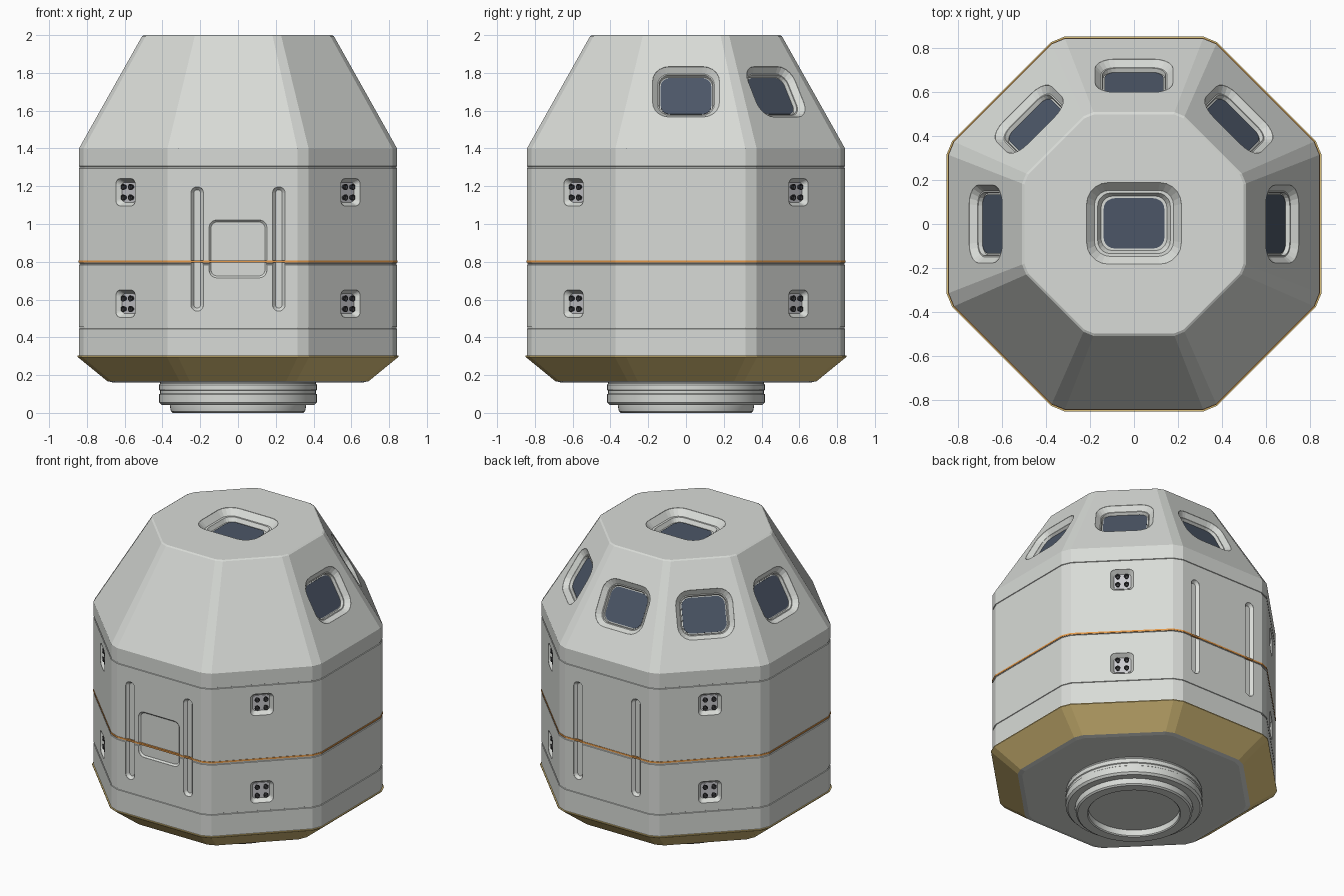
import bpy, bmesh
from math import sin, cos, pi, radians, degrees, atan2
from mathutils import Vector, Matrix

cube = bpy.data.objects.get("Cube")
if cube:
    bpy.data.objects.remove(cube, do_unlink=True)


def material(name, r, g, b):
    m = bpy.data.materials.new(name)
    m.use_nodes = True
    m.diffuse_color = (r, g, b, 1)
    m.node_tree.nodes["Principled BSDF"].inputs["Base Color"].default_value = (r, g, b, 1)
    return m


HULL = material("hull_grey", 0.69, 0.71, 0.68)
GOLD = material("gold_foil", 0.72, 0.54, 0.20)
ORANGE = material("orange_trim", 0.80, 0.33, 0.07)
GLASS = material("window_glass", 0.072, 0.094, 0.135)
METAL = material("plate_metal", 0.58, 0.58, 0.61)
DARK = material("nozzle_dark", 0.05, 0.05, 0.055)


def loft(bm, rings, closed=False):
    """Skin a stack of rings; cap the ends unless the stack closes on itself."""
    vs = [[bm.verts.new(p) for p in ring] for ring in rings]
    n = len(vs[0])
    pairs = list(zip(vs, vs[1:])) + ([(vs[-1], vs[0])] if closed else [])
    bands = [[bm.faces.new((a[i], a[(i + 1) % n], b[(i + 1) % n], b[i]))
              for i in range(n)] for a, b in pairs]
    if not closed:
        bm.faces.new(vs[0][::-1])
        bm.faces.new(vs[-1])
    return bands


def finish(bm, name, *mats, smooth=False):
    bmesh.ops.recalc_face_normals(bm, faces=bm.faces)
    mesh = bpy.data.meshes.new(name)
    bm.to_mesh(mesh)
    bm.free()
    for m in mats:
        mesh.materials.append(m)
    ob = bpy.data.objects.new(name, mesh)
    bpy.context.scene.collection.objects.link(ob)
    if smooth:
        bpy.ops.object.select_all(action='DESELECT')
        ob.select_set(True)
        bpy.context.view_layer.objects.active = ob
        bpy.ops.object.shade_smooth_by_angle(angle=radians(30))
    return ob


def octagon(apothem, z):
    """Octagon with narrow chamfers on its corners."""
    w = apothem * 0.4142 - 0.035 * (0.4 + 0.6 * apothem / 0.845)
    return [Matrix.Rotation(k * pi / 4, 3, 'Z') @ Vector((apothem, s * w, z))
            for k in range(8) for s in (-1, 1)]


def circle(r, z, n=64):
    return [Vector((r * cos(2 * pi * i / n), r * sin(2 * pi * i / n), z)) for i in range(n)]


def rounded(w, h, r, z, steps=5):
    """Rounded rectangle with half sizes w and h."""
    pts = []
    for q, (sx, sy) in enumerate(((1, 1), (-1, 1), (-1, -1), (1, -1))):
        for i in range(steps + 1):
            a = (q + i / steps) * pi / 2
            pts.append(Vector((sx * (w - r) + r * cos(a), sy * (h - r) + r * sin(a), z)))
    return pts


def face_frame(angle, elevation, origin):
    """Frame with x across the face, y up it and z outward."""
    t, e = radians(angle), radians(elevation)
    n = Vector((cos(t) * cos(e), sin(t) * cos(e), sin(e)))
    x = Vector((-sin(t), cos(t), 0))
    m = Matrix((x, n.cross(x), n)).transposed().to_4x4()
    m.translation = origin
    return m


def placed(frame, ring):
    return [frame @ p for p in ring]


# Recess layers: half width, half height, corner radius, height above the face
WINDOW = [(0.180, 0.156, 0.09, 0.02), (0.177, 0.153, 0.088, -0.002), (0.150, 0.126, 0.065, -0.03),
          (0.144, 0.120, 0.06, -0.03), (0.140, 0.116, 0.055, -0.05)]
SKYLIGHT = [(0.217, 0.187, 0.10, 0.02), (0.215, 0.185, 0.098, -0.002), (0.180, 0.150, 0.07, -0.04),
            (0.165, 0.138, 0.06, -0.04), (0.150, 0.124, 0.055, -0.065)]
THRUSTER = [(0.073, 0.073, 0.03, 0.02), (0.072, 0.072, 0.03, -0.002), (0.053, 0.053, 0.02, -0.03)]
SLOT = [(0.034, 0.330, 0.033, 0.02), (0.033, 0.329, 0.032, -0.002), (0.017, 0.313, 0.016, -0.02)]
HATCH = [(0.154, 0.154, 0.04, 0.02), (0.153, 0.153, 0.04, -0.001), (0.143, 0.143, 0.034, -0.011)]

A = 0.842
SLOPE = degrees(atan2(0.34, 0.6))


def side_point(angle, r, z, across=0.0):
    t = radians(angle)
    return Vector((r * cos(t) - across * sin(t), r * sin(t) + across * cos(t), z))


window_frames = [face_frame(a, SLOPE, side_point(a, 0.674, 1.70)) for a in range(0, 181, 45)]
top_frame = face_frame(-90, 90, Vector((0, 0.003, 2)))
thruster_frames = [face_frame(a, 0, side_point(a, A, z))
                   for a in (45, 135, 225, 315) for z in (0.578, 1.168)]
slot_frames = [face_frame(a, 0, side_point(a, A, 0.868, s)) for a in (-90, 90) for s in (-0.216, 0.216)]
hatch_frame = face_frame(-90, 0, side_point(-90, A, 0.868))

# Hull: lofted octagon with shallow seam grooves and gold lower skirt
profile = [(0.665, 0.162), (0.692, 0.168), (0.85, 0.297), (0.85, 0.303), (A, 0.303)]
for z in (0.445, 0.783, 1.295):
    profile += [(A, z), (A - 0.004, z + 0.002), (A - 0.004, z + 0.009), (A, z + 0.011)]
profile += [(A, 1.4), (0.508, 1.994), (0.498, 2.0)]
bm = bmesh.new()
bands = loft(bm, [octagon(a, z) for a, z in profile])
for band in bands[1:4]:
    for f in band:
        f.material_index = 1
hull = finish(bm, "hull", HULL, GOLD)

# Recesses cut into the hull
bm = bmesh.new()
for layers, frames in ((WINDOW, window_frames), (SKYLIGHT, [top_frame]), (THRUSTER, thruster_frames),
                       (SLOT, slot_frames), (HATCH, [hatch_frame])):
    for frame in frames:
        loft(bm, [placed(frame, rounded(*layer)) for layer in layers])
cutter = finish(bm, "recess_cutter", HULL, GOLD)
cutter.hide_render = True
mod = hull.modifiers.new("recesses", 'BOOLEAN')
mod.operation = 'DIFFERENCE'
mod.solver = 'EXACT'
mod.object = cutter
bpy.context.view_layer.update()
graph = bpy.context.evaluated_depsgraph_get()
cut_mesh = bpy.data.meshes.new_from_object(hull.evaluated_get(graph))
hull.modifiers.clear()
hull.data = cut_mesh
bpy.data.objects.remove(cutter, do_unlink=True)

# Orange trim line around the middle
bm = bmesh.new()
loft(bm, [octagon(a, z) for a, z in ((0.832, 0.795), (0.8445, 0.795), (0.8445, 0.806), (0.832, 0.806))],
     closed=True)
finish(bm, "orange_trim_line", ORANGE)


def plates(name, mat, frames, w, h, r, z):
    bm = bmesh.new()
    for frame in frames:
        loft(bm, [placed(frame, rounded(w, h, r, z + d)) for d in (-0.002, 0.004)])
    return finish(bm, name, mat)


# Window panes and thruster back plates
plates("window_panes", GLASS, window_frames, 0.134, 0.110, 0.05, -0.05)
plates("skylight_pane", GLASS, [top_frame], 0.138, 0.114, 0.05, -0.065)
plates("thruster_plates", METAL, thruster_frames, 0.051, 0.051, 0.018, -0.03)

# Four small nozzles in each thruster recess
bm = bmesh.new()
for frame in thruster_frames:
    for x in (-0.027, 0.027):
        for y in (-0.028, 0.028):
            f = frame @ Matrix.Translation((x, y, 0))
            loft(bm, [placed(f, circle(r, z, 12)) for r, z in
                      ((0.010, -0.027), (0.017, -0.008), (0.012, -0.008), (0.008, -0.016))])
finish(bm, "thruster_nozzles", DARK, smooth=True)

# Docking ring under the hull
ring = [(0.28, 0.045), (0.28, 0.006), (0.286, 0), (0.345, 0), (0.355, 0.008), (0.36, 0.034), (0.36, 0.042),
        (0.405, 0.042), (0.418, 0.055), (0.418, 0.098), (0.413, 0.102), (0.413, 0.118), (0.418, 0.122),
        (0.418, 0.148), (0.413, 0.155), (0.413, 0.175)]
bm = bmesh.new()
loft(bm, [circle(r, z) for r, z in ring])
finish(bm, "docking_ring", HULL, smooth=True)
